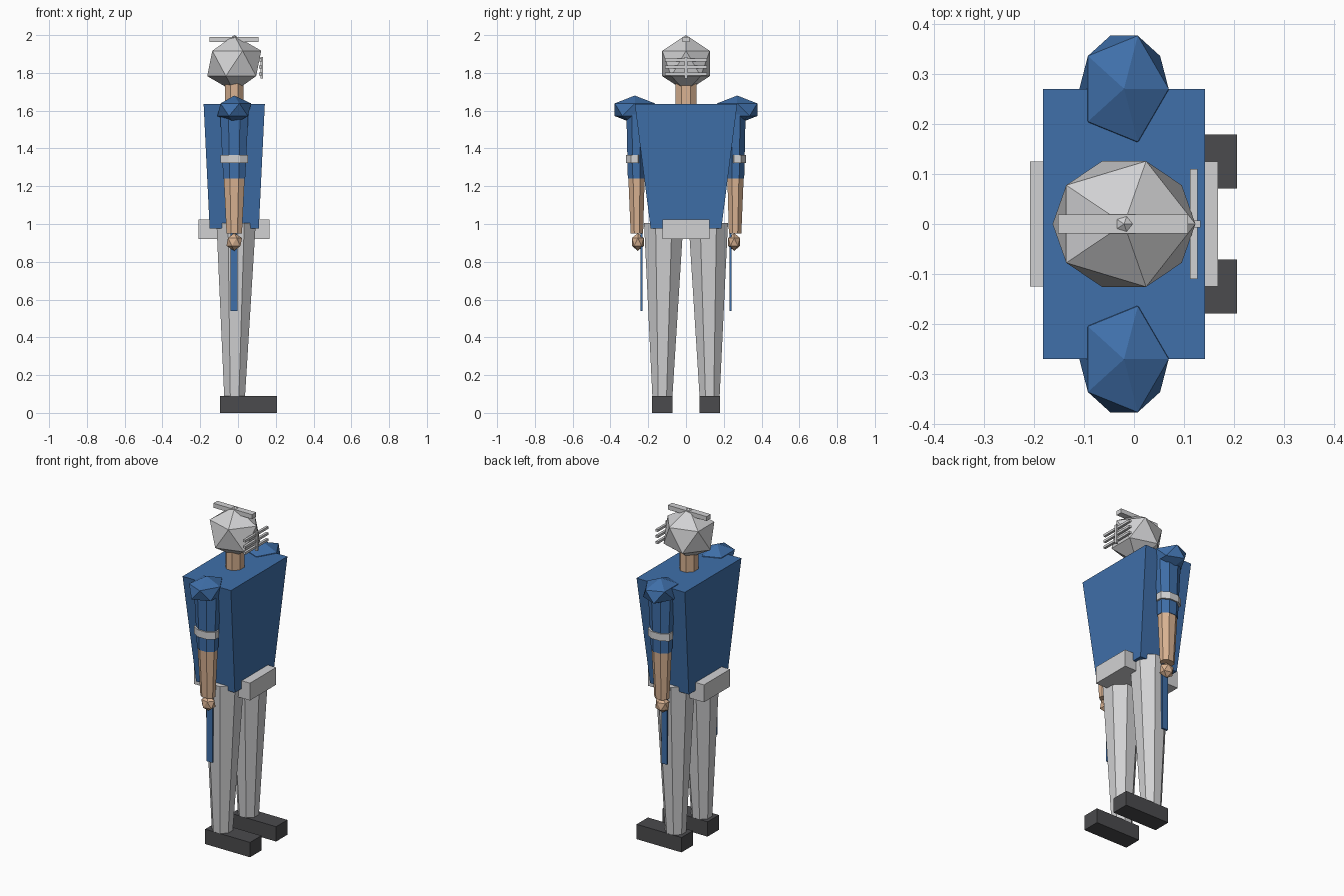
import bpy, bmesh, math
from mathutils import Vector

cube = bpy.data.objects.get("Cube")
if cube:
    bpy.data.objects.remove(cube)


def material(name, rgb):
    m = bpy.data.materials.new(name)
    m.use_nodes = True
    colour = (*rgb, 1)
    m.diffuse_color = colour
    m.node_tree.nodes["Principled BSDF"].inputs["Base Color"].default_value = colour
    return m


BLUE = material("jersey blue", (0.05, 0.16, 0.40))
GREY = material("light grey", (0.64, 0.64, 0.65))
SKIN = material("skin", (0.70, 0.45, 0.29))
DARK = material("shoe dark grey", (0.07, 0.07, 0.075))
MID = -0.02  # body axis, set slightly behind the toes


def finish(name, bm, mat):
    bmesh.ops.recalc_face_normals(bm, faces=bm.faces)
    mesh = bpy.data.meshes.new(name)
    bm.to_mesh(mesh)
    bm.free()
    mesh.materials.append(mat)
    ob = bpy.data.objects.new(name, mesh)
    bpy.context.collection.objects.link(ob)
    return ob


def prism(name, mat, low, low_r, high, high_r, sides=8):
    """Tapered prism between two centres; radii reach the flat sides."""
    bm = bmesh.new()
    grow = 1 / math.cos(math.pi / sides)
    rings = []
    for c, r in ((low, low_r), (high, high_r)):
        angles = [(i + 0.5) * math.tau / sides for i in range(sides)]
        rings.append([bm.verts.new((c[0] + r[0] * grow * math.cos(a),
                                    c[1] + r[1] * grow * math.sin(a), c[2]))
                      for a in angles])
    bm.faces.new(rings[0])
    bm.faces.new(rings[1])
    for i in range(sides):
        j = (i + 1) % sides
        bm.faces.new((rings[0][i], rings[0][j], rings[1][j], rings[1][i]))
    return finish(name, bm, mat)


def box(name, mat, lo, hi):
    bm = bmesh.new()
    bmesh.ops.create_cube(bm, size=1)
    lo, hi = Vector(lo), Vector(hi)
    bmesh.ops.scale(bm, vec=hi - lo, verts=bm.verts)
    bmesh.ops.translate(bm, vec=(lo + hi) / 2, verts=bm.verts)
    return finish(name, bm, mat)


def ball(name, mat, centre, radii):
    bm = bmesh.new()
    bmesh.ops.create_icosphere(bm, subdivisions=1, radius=1)
    bmesh.ops.scale(bm, vec=radii, verts=bm.verts)
    bmesh.ops.translate(bm, vec=centre, verts=bm.verts)
    return finish(name, bm, mat)


# Torso, belt and neck
prism("torso", BLUE, (MID, 0, 0.975), (0.13, 0.187),
      (MID, 0, 1.635), (0.162, 0.271), sides=4)
box("belt", GREY, (-0.208, -0.125, 0.92), (0.168, 0.125, 1.025))
prism("neck", SKIN, (MID, 0, 1.60), (0.048, 0.055), (MID, 0, 1.78), (0.048, 0.055))

# Helmet with crest and face guard
ball("helmet", GREY, (MID, 0, 1.85), (0.16, 0.148, 0.15))
box("helmet_crest", GREY, (-0.152, -0.019, 1.963), (0.108, 0.019, 1.99))
for i, z in enumerate((1.794, 1.831, 1.868)):
    box(f"face_guard_bar_{i + 1}", GREY, (0.112, -0.11, z - 0.007), (0.127, 0.11, z + 0.007))
box("face_guard_upright", GREY, (0.119, -0.007, 1.77), (0.133, 0.007, 1.885))

# Limbs, built for each side
for side, s in (("left", 1), ("right", -1)):
    ball(f"{side}_shoulder_pad", BLUE, (MID, s * 0.271, 1.605), (0.1, 0.125, 0.075))
    prism(f"{side}_upper_arm", BLUE, (MID, s * 0.263, 1.24), (0.058, 0.045),
          (MID, s * 0.266, 1.61), (0.076, 0.05))
    prism(f"{side}_arm_band", GREY, (MID, s * 0.273, 1.322), (0.072, 0.045),
          (MID, s * 0.273, 1.365), (0.072, 0.045))
    prism(f"{side}_forearm", SKIN, (MID, s * 0.26, 0.95), (0.041, 0.033),
          (MID, s * 0.262, 1.24), (0.055, 0.043))
    ball(f"{side}_hand", SKIN, (MID, s * 0.255, 0.905), (0.046, 0.037, 0.047))
    prism(f"{side}_leg", GREY, (-0.018, s * 0.125, 0.085), (0.055, 0.053),
          (-0.01, s * 0.118, 1.005), (0.104, 0.104))
    box(f"{side}_trouser_stripe", BLUE, (-0.041, s * 0.235 - 0.006, 0.54),
        (-0.003, s * 0.235 + 0.006, 0.96))
    box(f"{side}_shoe", DARK, (-0.095, s * 0.125 - 0.054, 0), (0.206, s * 0.125 + 0.054, 0.09))
